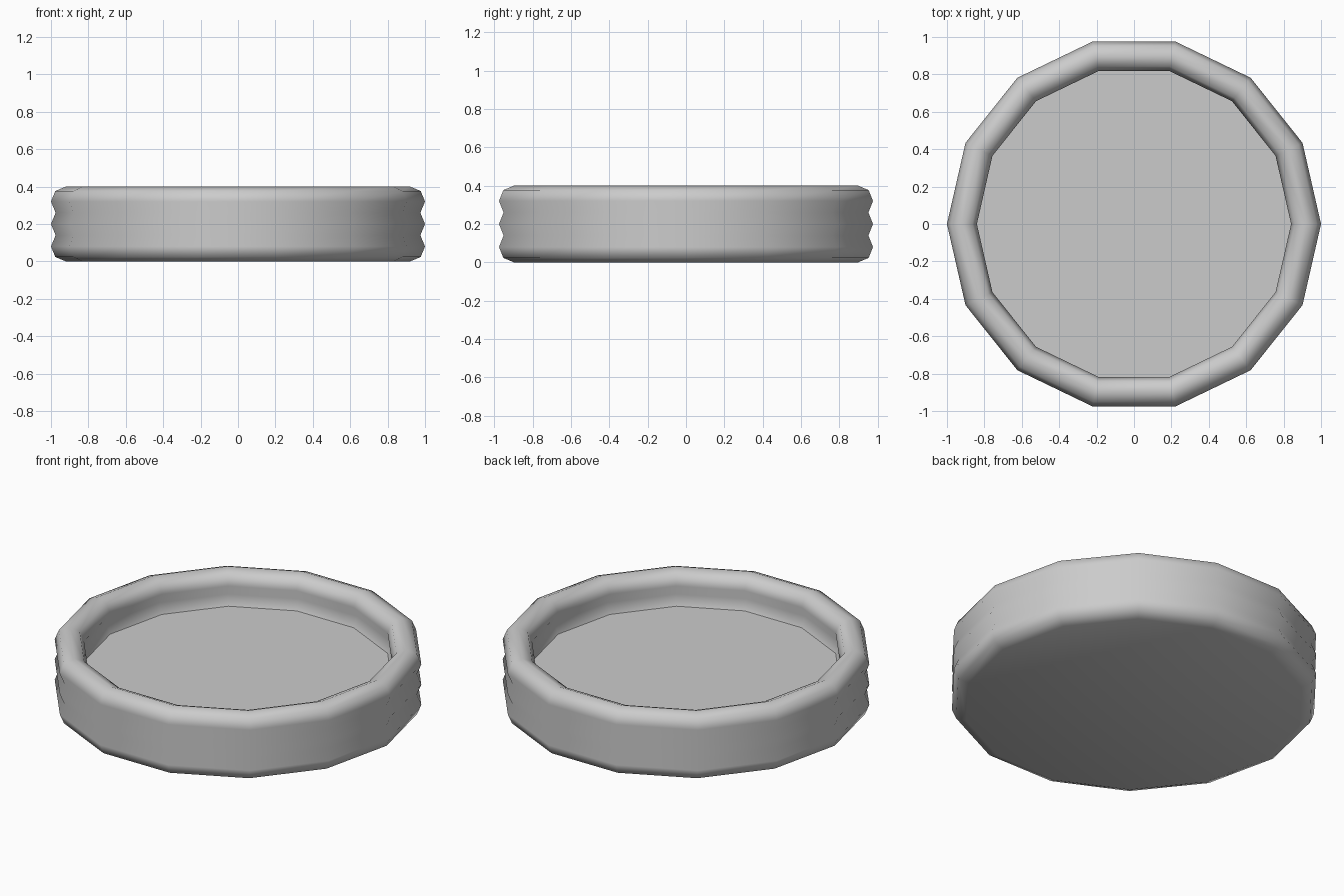
import bpy, bmesh, math

if "Cube" in bpy.data.objects:
    bpy.data.objects.remove(bpy.data.objects["Cube"])

SIDES = 14          # segments around the pool
RING_R = 0.92       # centre radius of the inflated rings
TUBE = 0.08         # tube radius
D = TUBE * math.sqrt(0.5)
CREASE = 0.975 - RING_R
HEIGHTS = (0.08, 0.20, 0.32)


def lathe(name, profile, sides):
    """Revolve an open (radius, z) profile and cap both ends."""
    bm = bmesh.new()
    loops = []
    for r, z in profile:
        loops.append([bm.verts.new((r * math.cos(2 * math.pi * i / sides),
                                    r * math.sin(2 * math.pi * i / sides), z))
                      for i in range(sides)])
    for a, b in zip(loops, loops[1:]):
        for i in range(sides):
            j = (i + 1) % sides
            bm.faces.new((a[i], a[j], b[j], b[i]))
    bm.faces.new(loops[0])
    bm.faces.new(loops[-1])
    bmesh.ops.recalc_face_normals(bm, faces=bm.faces)
    mesh = bpy.data.meshes.new(name)
    bm.to_mesh(mesh)
    bm.free()
    obj = bpy.data.objects.new(name, mesh)
    bpy.context.collection.objects.link(obj)
    return obj


# Outer wall: three stacked bulges with creases between
profile = [(RING_R, 0.0), (RING_R + D, TUBE - D)]
for z in HEIGHTS:
    profile.append((RING_R + TUBE, z))
    if z < HEIGHTS[-1]:
        profile.append((RING_R + CREASE, z + 0.06))
# Top rim, inner wall, down to the raised floor
profile += [(RING_R + D, 0.32 + D), (RING_R, 0.40), (RING_R - D, 0.32 + D),
            (RING_R - TUBE, 0.32), (RING_R - CREASE, 0.26), (RING_R - TUBE, 0.20)]

pool = lathe("inflatable_pool", profile, SIDES)

# Smooth tubes, sharp creases and floor edge
bpy.context.view_layer.objects.active = pool
pool.select_set(True)
bpy.ops.object.shade_smooth_by_angle(angle=math.radians(46.5))
